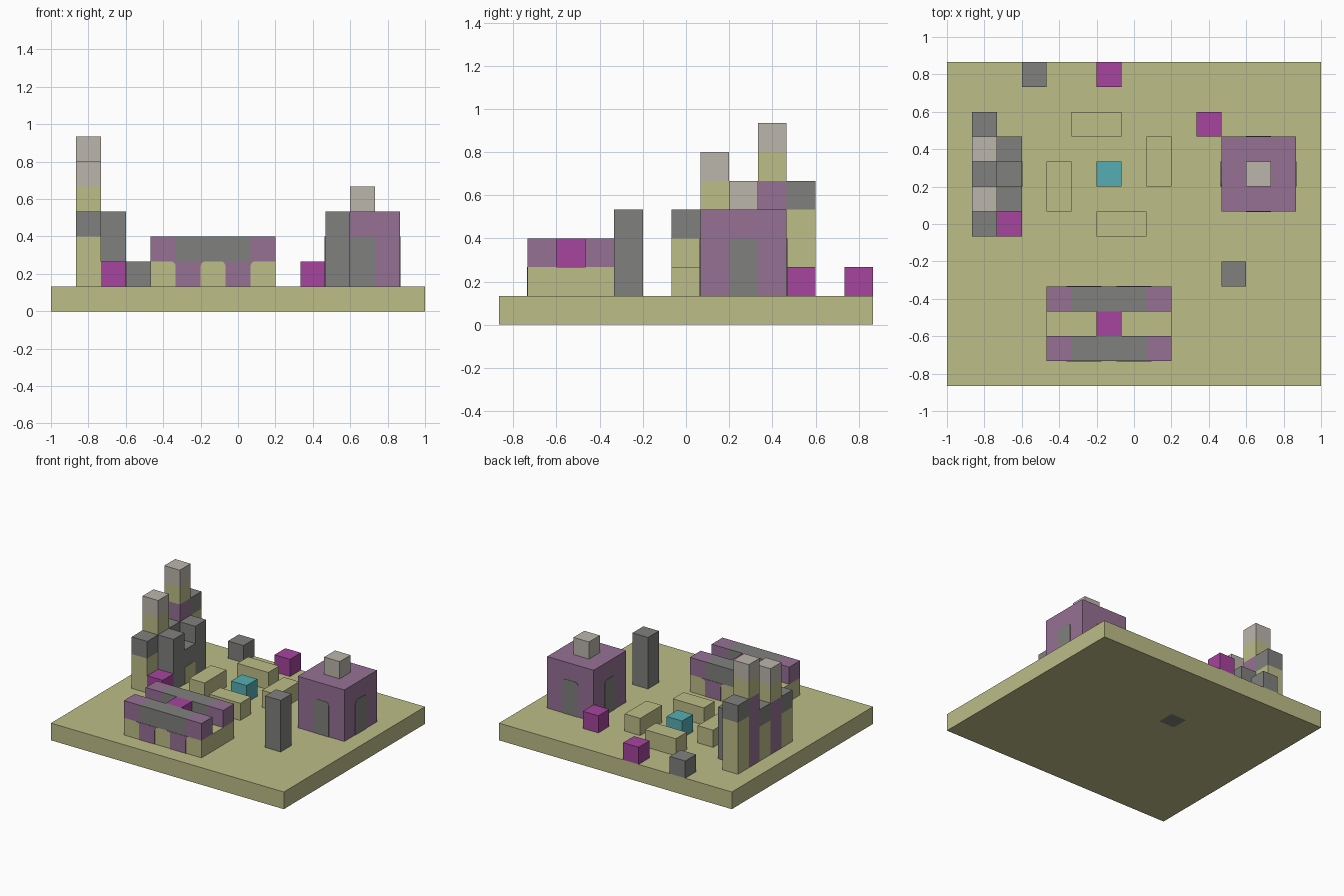
import bpy, bmesh, math
from mathutils import Vector

cube = bpy.data.objects.get("Cube")
if cube:
    bpy.data.objects.remove(cube)

U = 2 / 15                          # one grid cell
ORIGIN = Vector((-1, -6.5 * U, 0))  # lower corner of the base


def material(name, rgb):
    mat = bpy.data.materials.new(name)
    mat.use_nodes = True
    mat.diffuse_color = (*rgb, 1)
    mat.node_tree.nodes["Principled BSDF"].inputs["Base Color"].default_value = (*rgb, 1)
    return mat


GREEN = material("pale olive", (0.51, 0.51, 0.25))
PURPLE = material("dusty purple", (0.305, 0.165, 0.30))
GREY = material("mid grey", (0.216, 0.22, 0.21))
LIGHT = material("light stone", (0.50, 0.47, 0.41))
MAGENTA = material("magenta", (0.38, 0.058, 0.34))
TEAL = material("teal", (0.09, 0.42, 0.455))


def finish(name, bm, *mats):
    mesh = bpy.data.meshes.new(name)
    bmesh.ops.recalc_face_normals(bm, faces=bm.faces[:])
    bm.to_mesh(mesh)
    bm.free()
    for mat in mats:
        mesh.materials.append(mat)
    obj = bpy.data.objects.new(name, mesh)
    bpy.context.collection.objects.link(obj)
    return obj


def box_mesh(cell, size):
    bm = bmesh.new()
    bmesh.ops.create_cube(bm, size=1)
    for v in bm.verts:
        v.co = ORIGIN + U * Vector([c + (p + 0.5) * s for c, p, s in zip(cell, v.co, size)])
    return bm


def box(name, mat, cell, size=(1, 1, 1)):
    return finish(name, box_mesh(cell, size), mat)


def stack(name, i, j, layers):
    """Column of blocks from the ground up: (colour, height) pairs."""
    k = 1
    for n, (mat, height) in enumerate(layers):
        box(f"{name}_{n + 1}", mat, (i, j, k), (1, 1, height))
        k += height


def arc(cx, cz, r, start, end, steps=5):
    return [(cx + r * math.cos(math.radians(start + (end - start) * t / steps)),
             cz + r * math.sin(math.radians(start + (end - start) * t / steps)))
            for t in range(steps + 1)]


def plate(name, mat, outline, centre, turn):
    """Thin upright panel; turn 0 faces -y, each step is a quarter turn."""
    a = turn * math.pi / 2
    side = Vector((math.cos(a), math.sin(a), 0))
    out = Vector((math.sin(a), -math.cos(a), 0))
    base = ORIGIN + U * Vector(centre)
    bm = bmesh.new()
    face = bm.faces.new([bm.verts.new(base + U * (side * x + Vector((0, 0, z))))
                         for x, z in outline])
    ext = bmesh.ops.extrude_face_region(bm, geom=[face])
    for v in ext["geom"]:
        if isinstance(v, bmesh.types.BMVert):
            v.co += out * 0.003
    finish(name, bm, mat)


R = 0.2


def door_outline(h):
    return ([(-0.5, 0), (0.5, 0)] + arc(0.5 - R, h - R, R, 0, 90)
            + arc(-0.5 + R, h - R, R, 90, 180))


# Pillar that flares into the arches at its top
pillar = ([(-0.5, 0), (0.5, 0)] + arc(0.5 + R, 1 - R, R, 180, 90)
          + arc(-0.5 - R, 1 - R, R, 90, 0))

# Base slab with one grey square on the underside
bm = box_mesh((0, 0, 0), (15, 13, 1))
for axis, cells in ((0, (6, 7)), (1, (8, 9))):
    for c in cells:
        normal = Vector((0, 0, 0))
        normal[axis] = 1
        bmesh.ops.bisect_plane(bm, geom=bm.verts[:] + bm.edges[:] + bm.faces[:],
                               plane_co=ORIGIN + normal * c * U, plane_no=normal)
middle = ORIGIN + U * Vector((6.5, 8.5, 0))
for f in bm.faces:
    if (f.calc_center_median() - middle).length < 0.01:
        f.material_index = 1
finish("base", bm, GREEN, GREY)

# Courtyard: teal centre block ringed by four benches
box("fountain", TEAL, (6, 8, 1))
box("bench_front", GREEN, (6, 6, 1), (2, 1, 1))
box("bench_back", GREEN, (5, 10, 1), (2, 1, 1))
box("bench_right", GREEN, (4, 7, 1), (1, 2, 1))
box("bench_left", GREEN, (8, 8, 1), (1, 2, 1))

# Loose blocks and post
box("grey_block", GREY, (3, 12, 1))
box("magenta_block_back", MAGENTA, (6, 12, 1))
box("magenta_block_house", MAGENTA, (10, 10, 1))
box("magenta_block_tower", MAGENTA, (2, 6, 1))
box("post", GREY, (11, 4, 1), (1, 1, 3))

# House with an arched door on every side
box("house", PURPLE, (11, 7, 1), (3, 3, 3))
box("house_chimney", LIGHT, (12, 8, 4))
for t in range(4):
    a = t * math.pi / 2
    plate(f"house_door_{t + 1}", GREY, door_outline(2),
          (12.5 + 1.5 * math.sin(a), 8.5 - 1.5 * math.cos(a), 1), t)

# Bridge: deck, two parapets, arcade pillars and a passenger block
box("bridge_deck", GREEN, (4, 1, 1), (5, 3, 1))
box("bridge_block", MAGENTA, (6, 2, 2))
for side, j in (("front", 1), ("back", 3)):
    box(f"parapet_{side}", GREY, (5, j, 2), (3, 1, 1))
    for end, i in (("right", 4), ("left", 8)):
        box(f"parapet_{side}_{end}_end", PURPLE, (i, j, 2))
for x in (5.5, 7.5):
    plate("bridge_pillar_front", PURPLE, pillar, (x, 1, 1), 0)
    plate("bridge_pillar_back", PURPLE, pillar, (x, 4, 1), 2)

# Castle wall along the right edge, one column per cell
stack("wall_front", 1, 6, [(GREEN, 2), (GREY, 1)])
stack("short_tower", 1, 7, [(PURPLE, 3), (GREEN, 1), (LIGHT, 1)])
stack("wall_middle", 1, 8, [(GREEN, 2), (GREY, 1)])
stack("tall_tower", 1, 9, [(PURPLE, 4), (GREEN, 1), (LIGHT, 1)])
stack("wall_back", 1, 10, [(GREEN, 3), (GREY, 1)])

# Gatehouse in front of the wall
stack("gate_post_front", 2, 7, [(GREY, 3)])
stack("gate_lintel", 2, 8, [(GREY, 2)])
stack("gate_post_back", 2, 9, [(GREY, 3)])
plate("gate_arch", GREEN, door_outline(1), (3, 8.5, 1), 1)
